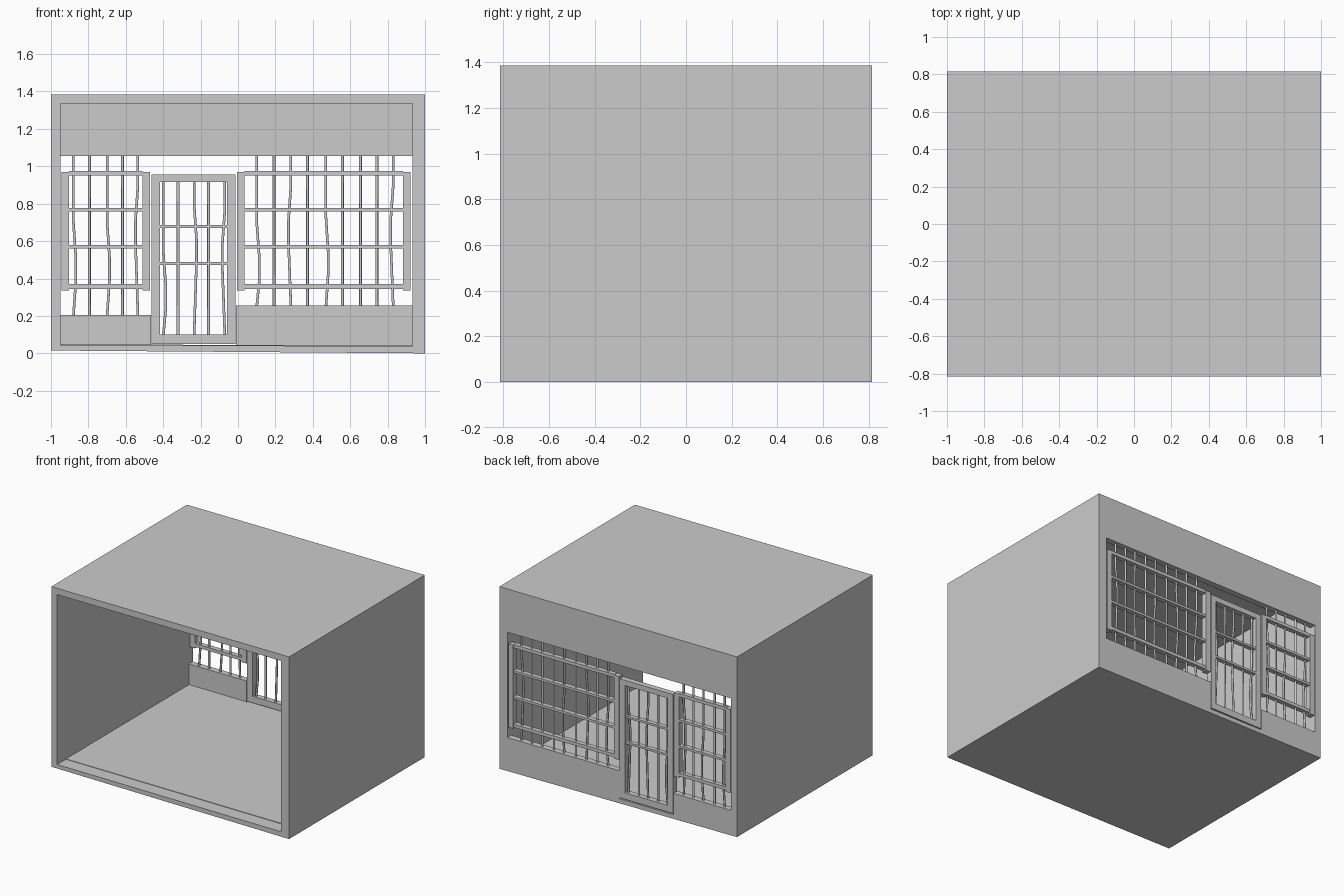
import bpy
import bmesh

cube = bpy.data.objects.get("Cube")
if cube:
    bpy.data.objects.remove(cube, do_unlink=True)

grey = bpy.data.materials.new("plain grey")
grey.use_nodes = True
grey.diffuse_color = (0.6, 0.6, 0.6, 1)
grey.node_tree.nodes["Principled BSDF"].inputs["Base Color"].default_value = (0.6, 0.6, 0.6, 1)

BACK = 0.815      # outer face of the back wall
INNER = 0.768     # inner face of the back wall
LEFT, RIGHT = -0.95, 0.932


def add_object(name, data):
    data.materials.append(grey)
    obj = bpy.data.objects.new(name, data)
    bpy.context.collection.objects.link(obj)
    return obj


def slabs(name, outlines, y0, y1):
    """Extrude outlines in the xz plane from y0 to y1; shared corners are welded."""
    bm = bmesh.new()
    for outline in outlines:
        bm.faces.new([bm.verts.new((x, y0, z)) for x, z in outline])
    bmesh.ops.remove_doubles(bm, verts=bm.verts[:], dist=1e-5)
    result = bmesh.ops.extrude_face_region(bm, geom=bm.faces[:], use_keep_orig=True)
    for v in result["geom"]:
        if isinstance(v, bmesh.types.BMVert):
            v.co.y = y1
    bmesh.ops.recalc_face_normals(bm, faces=bm.faces[:])
    mesh = bpy.data.meshes.new(name)
    bm.to_mesh(mesh)
    bm.free()
    return add_object(name, mesh)


def rect(x0, x1, z0, z1):
    return [(x0, z0), (x1, z0), (x1, z1), (x0, z1)]


def bars(name, z0, z1, specs, y=0.79):
    """Thin upright rods, each given as x, sideways bend and height of the bend."""
    curve = bpy.data.curves.new(name, "CURVE")
    curve.dimensions = "3D"
    curve.bevel_depth = 0.008
    curve.bevel_resolution = 1
    curve.use_fill_caps = True
    for x, bend, height in specs:
        path = [(x, z0), (x, z1)]
        if bend:
            path = [(x, z0), (x + bend, height - 0.06), (x + bend, height + 0.06),
                    (x, height + 0.25), (x, z1)]
        spline = curve.splines.new("POLY")
        spline.points.add(len(path) - 1)
        for point, (px, pz) in zip(spline.points, path):
            point.co = (px, y, pz, 1)
    return add_object(name, curve)


# Open-fronted room shell with a slightly tilted base
outer = [(-1, 0.015), (1, 0), (1, 1.385), (-1, 1.385)]
inner = [(LEFT, 0.045), (RIGHT, 0.038), (RIGHT, 1.337), (LEFT, 1.337)]
ring = [[outer[i], outer[(i + 1) % 4], inner[(i + 1) % 4], inner[i]] for i in range(4)]
slabs("room_shell", ring, -BACK, BACK)

# Floor covering set back from the open front
slabs("floor_covering", [[(LEFT, 0.045), (RIGHT, 0.038), (RIGHT, 0.042), (LEFT, 0.048)]],
      -0.71, INNER)

# Back wall around the wide opening
slabs("back_lintel", [rect(LEFT, RIGHT, 1.056, 1.337)], INNER, BACK)
slabs("right_low_wall", [rect(LEFT, -0.465, 0.04, 0.205)], INNER, BACK)
slabs("left_low_wall", [rect(-0.01, RIGHT, 0.035, 0.255)], INNER, BACK)


# Window frames with posts and four rails
def window(name, x0, x1, post):
    slabs(name + "_posts", [rect(x0, x0 + post, 0.335, 0.97),
                            rect(x1 - post, x1, 0.335, 0.97)], 0.772, BACK)
    for i, (z, h) in enumerate([(0.357, 0.025), (0.57, 0.018), (0.768, 0.018), (0.962, 0.025)]):
        slabs(f"{name}_rail_{i + 1}", [rect(x0 + post, x1 - post, z - h / 2, z + h / 2)],
              0.775, 0.812)


window("right_window", -0.943, -0.47, 0.04)
window("left_window", -0.005, 0.923, 0.04)

# Door frame and its two cross rails
door_out = rect(-0.463, -0.013, 0.05, 0.955)
door_in = rect(-0.417, -0.058, 0.1, 0.915)
slabs("door_frame", [[door_out[i], door_out[(i + 1) % 4], door_in[(i + 1) % 4], door_in[i]]
                     for i in range(4)], 0.772, BACK)
for i, z in enumerate((0.48, 0.677)):
    slabs(f"door_rail_{i + 1}", [rect(-0.417, -0.058, z - 0.008, z + 0.008)], 0.777, 0.812)

# Bars, some of them bent
bars("right_window_bars", 0.2, 1.06, [
    (-0.88, 0.013, 0.45), (-0.795, 0, 0), (-0.7, 0.013, 0.45), (-0.617, 0, 0),
    (-0.535, -0.013, 0.65)])
bars("left_window_bars", 0.25, 1.06, [
    (0.1, 0.014, 0.45), (0.192, 0, 0), (0.283, -0.013, 0.65), (0.372, 0, 0),
    (0.47, 0.012, 0.48), (0.558, 0, 0), (0.655, 0, 0), (0.742, 0, 0), (0.83, -0.014, 0.65)])
bars("door_bars", 0.09, 0.92, [
    (-0.4, 0.014, 0.3), (-0.32, 0, 0), (-0.235, 0.013, 0.55), (-0.157, 0, 0),
    (-0.07, -0.014, 0.52)])
